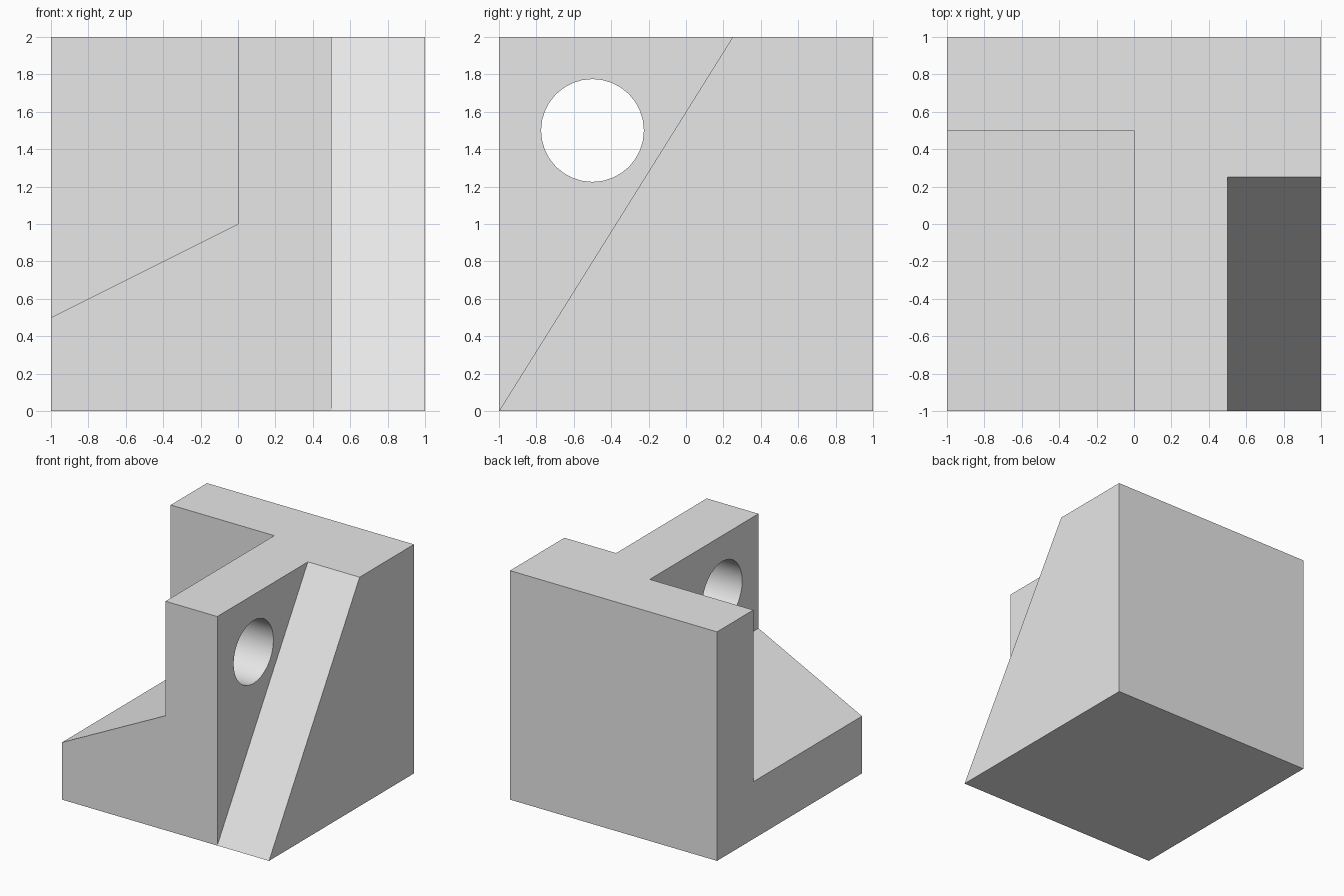
import bpy, bmesh, math
from mathutils import Vector, Matrix

default = bpy.data.objects.get("Cube")
if default:
    bpy.data.objects.remove(default, do_unlink=True)

grey = bpy.data.materials.new("light grey")
grey.use_nodes = True
colour = (0.8, 0.8, 0.8, 1)
grey.diffuse_color = colour
grey.node_tree.nodes["Principled BSDF"].inputs["Base Color"].default_value = colour


def to_object(bm, name):
    bmesh.ops.recalc_face_normals(bm, faces=bm.faces)
    mesh = bpy.data.meshes.new(name)
    bm.to_mesh(mesh)
    bm.free()
    mesh.materials.append(grey)
    obj = bpy.data.objects.new(name, mesh)
    bpy.context.collection.objects.link(obj)
    return obj


def prism(name, points, offset):
    """Extrude a flat profile along an offset."""
    bm = bmesh.new()
    face = bm.faces.new([bm.verts.new(p) for p in points])
    result = bmesh.ops.extrude_face_region(bm, geom=[face], use_keep_orig=True)
    moved = [v for v in result["geom"] if isinstance(v, bmesh.types.BMVert)]
    bmesh.ops.translate(bm, verts=moved, vec=Vector(offset))
    return to_object(bm, name)


def cut(body, cutter):
    cutter.hide_render = True
    mod = body.modifiers.new(cutter.name, "BOOLEAN")
    mod.operation = "DIFFERENCE"
    mod.solver = "EXACT"
    mod.object = cutter
    bpy.ops.object.select_all(action="DESELECT")
    bpy.context.view_layer.objects.active = body
    body.select_set(True)
    bpy.ops.object.modifier_apply(modifier=mod.name)
    bpy.data.objects.remove(cutter, do_unlink=True)


# Solid block
bm = bmesh.new()
bmesh.ops.create_cube(bm, size=2, matrix=Matrix.Translation((0, 0, 1)))
block = to_object(bm, "bracket_block")

# Pocket with a sloping floor, leaving the back wall and the rib
cut(block, prism("pocket_cutter",
                 [(-1.2, -1.2, 0.4), (0, -1.2, 1), (0, -1.2, 2.2), (-1.2, -1.2, 2.2)],
                 (0, 1.7, 0)))

# Steep ramp beside the rib
cut(block, prism("ramp_cutter",
                 [(0.5, -1.125, -0.2), (0.5, 0.375, 2.2), (0.5, -1.3, 2.2), (0.5, -1.3, -0.2)],
                 (0.7, 0, 0)))

# Round hole through the rib
bm = bmesh.new()
bmesh.ops.create_cone(bm, cap_ends=True, segments=32, radius1=0.275, radius2=0.275, depth=0.8,
                      matrix=Matrix.Translation((0.25, -0.5, 1.5)) @ Matrix.Rotation(math.pi / 2, 4, "Y"))
cut(block, to_object(bm, "hole_cutter"))

# Smooth the bore, keep the block edges sharp
bpy.ops.object.shade_smooth_by_angle(angle=math.radians(25))
